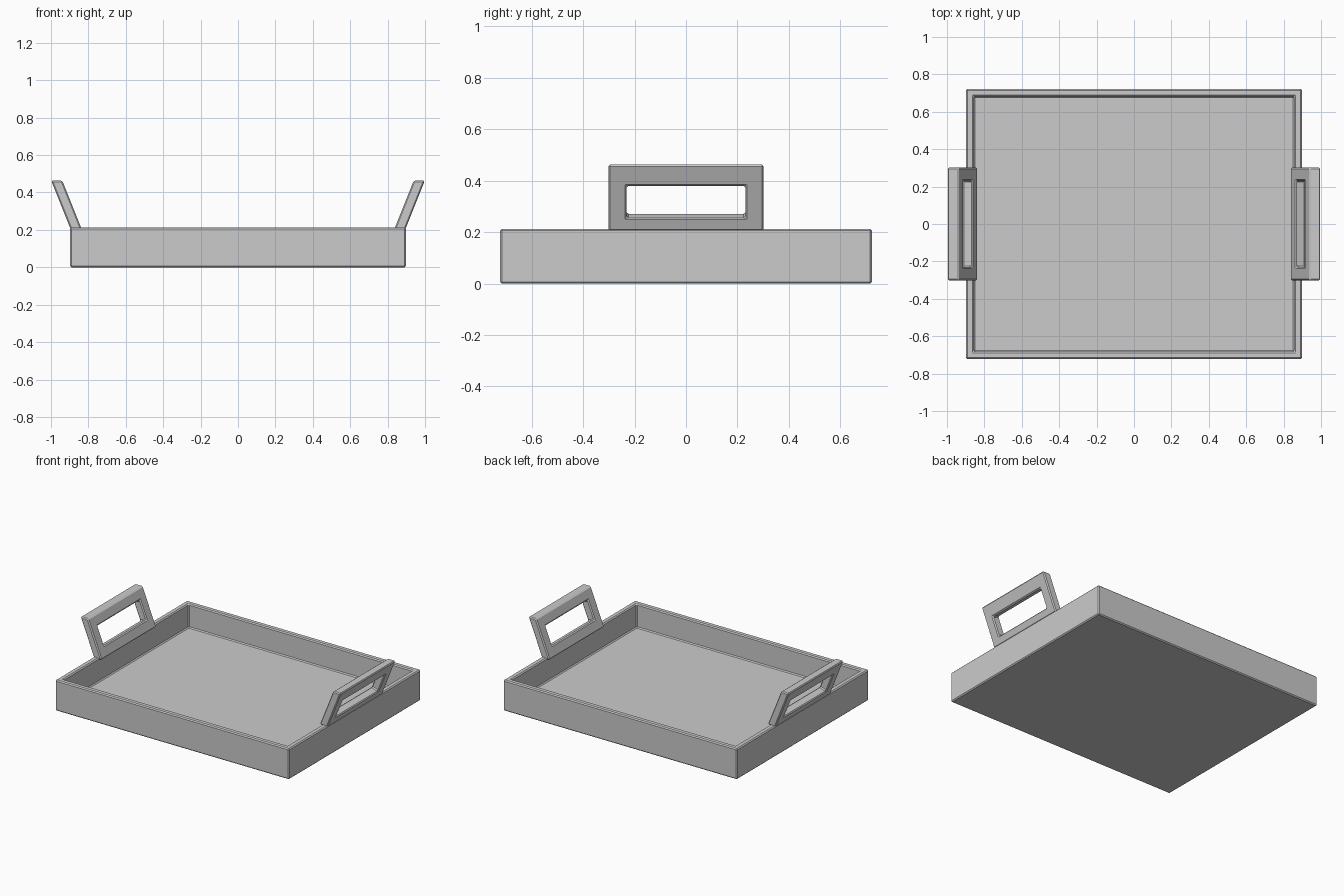
import bpy, bmesh

if "Cube" in bpy.data.objects:
    bpy.data.objects.remove(bpy.data.objects["Cube"])

BEVEL = 0.007


def add_object(name, bm, mirror=False):
    bmesh.ops.recalc_face_normals(bm, faces=bm.faces)
    mesh = bpy.data.meshes.new(name)
    bm.to_mesh(mesh)
    bm.free()
    ob = bpy.data.objects.new(name, mesh)
    bpy.context.collection.objects.link(ob)
    if mirror:
        ob.modifiers.new("mirror", 'MIRROR').use_axis = (True, False, False)
    bev = ob.modifiers.new("bevel", 'BEVEL')
    bev.width = BEVEL
    bev.segments = 1
    bev.limit_method = 'ANGLE'
    return ob


# Tray: box with the top inset and pushed down to the floor
HX, HY, HEIGHT, WALL, FLOOR = 0.897, 0.722, 0.213, 0.056, 0.05
bm = bmesh.new()
bmesh.ops.create_cube(bm, size=1)
for v in bm.verts:
    v.co = (v.co.x * 2 * HX, v.co.y * 2 * HY, (v.co.z + 0.5) * HEIGHT)
bm.normal_update()
top = max(bm.faces, key=lambda f: f.calc_center_median().z)
bmesh.ops.inset_region(bm, faces=[top], thickness=WALL)
well = bmesh.ops.extrude_discrete_faces(bm, faces=[top])["faces"][0]
for v in well.verts:
    v.co.z = FLOOR
add_object("tray", bm)

# Handles: outward leaning frames with level tops, hole square to the face
SLOPE = 0.4
Z0, Z1 = 0.205, 0.463


def outer_x(z):
    return 0.999 - (Z1 - z) * SLOPE


def ring(bm, half_y, za, zb, dx=0, dz=0):
    corners = [(-half_y, za), (half_y, za), (half_y, zb), (-half_y, zb)]
    return [bm.verts.new((outer_x(z) + dx, y, z + dz)) for y, z in corners]


bm = bmesh.new()
rings = [
    ring(bm, 0.302, Z0, Z1),
    ring(bm, 0.302, Z0, Z1, -0.06),
    ring(bm, 0.231, 0.253, 0.377, -0.0517, 0.0207),
    ring(bm, 0.231, 0.253, 0.377),
]
for a, b in zip(rings, rings[1:] + rings[:1]):
    for i in range(4):
        j = (i + 1) % 4
        bm.faces.new((a[i], a[j], b[j], b[i]))
add_object("handles", bm, mirror=True)
